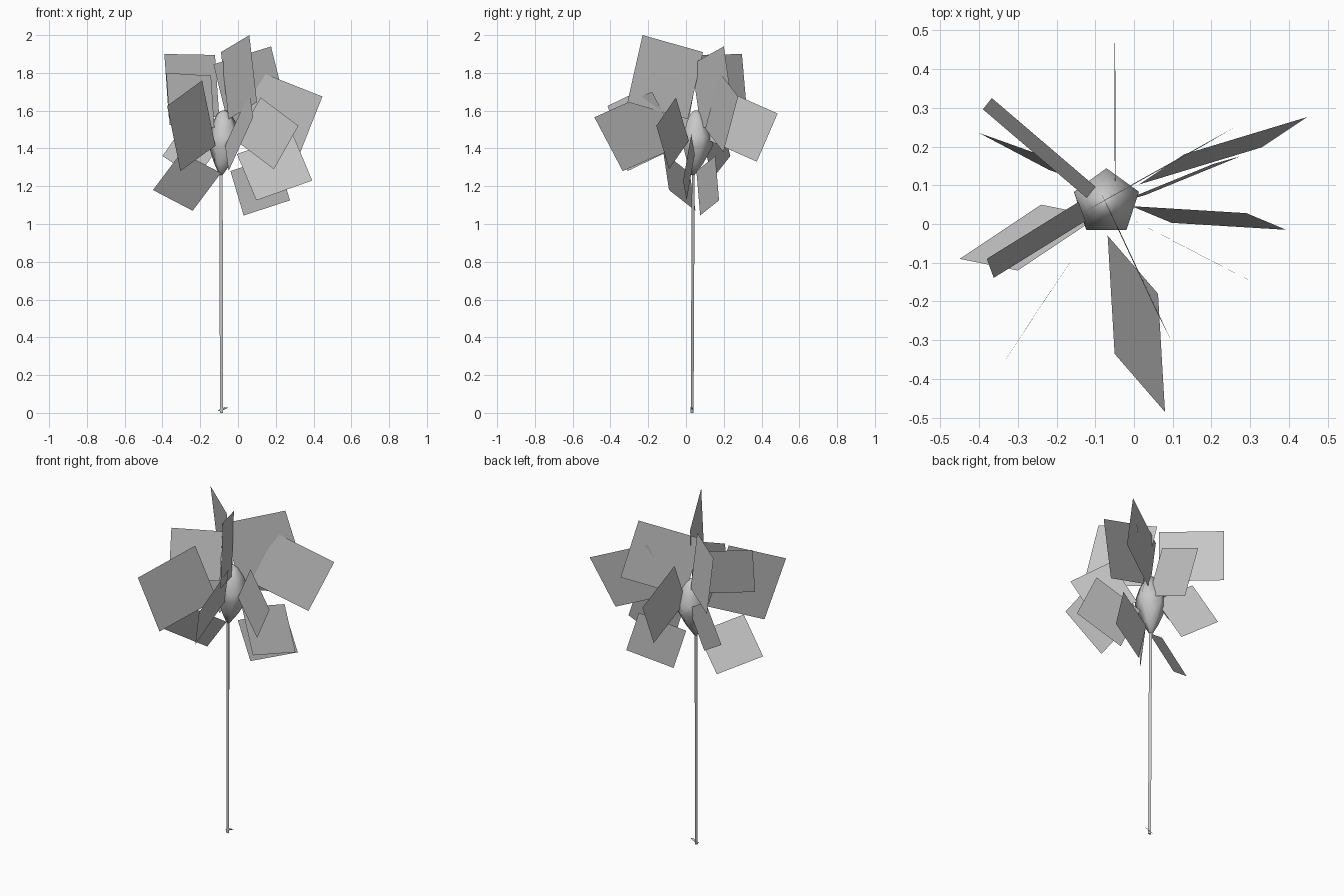
import bpy
import bmesh
import math
from mathutils import Vector

if "Cube" in bpy.data.objects:
    bpy.data.objects.remove(bpy.data.objects["Cube"], do_unlink=True)

# One flat grey for the whole plant
grey = bpy.data.materials.new("soft_grey")
grey.use_nodes = True
colour = (0.58, 0.58, 0.58, 1)
grey.diffuse_color = colour
grey.node_tree.nodes["Principled BSDF"].inputs["Base Color"].default_value = colour


def finish(name, bm, smooth=False):
    """Turn a bmesh into a named object with the grey material."""
    mesh = bpy.data.meshes.new(name)
    bm.normal_update()
    bm.to_mesh(mesh)
    bm.free()
    for face in mesh.polygons:
        face.use_smooth = smooth
    mesh.materials.append(grey)
    obj = bpy.data.objects.new(name, mesh)
    bpy.context.scene.collection.objects.link(obj)
    return obj


def petal(name, tip, side_a, side_b):
    """Flat four-sided petal: the fourth corner completes the parallelogram."""
    tip, side_a, side_b = Vector(tip), Vector(side_a), Vector(side_b)
    corners = (tip, side_a, side_a + side_b - tip, side_b)
    bm = bmesh.new()
    bm.faces.new([bm.verts.new(corner) for corner in corners])
    return finish(name, bm)


def lathe(name, sections, sides, turn, smooth):
    """Skin rings given as (x, y, z, radius), closing both ends."""
    bm = bmesh.new()
    rings = []
    for x, y, z, radius in sections:
        ring = []
        for i in range(sides):
            angle = turn + math.tau * i / sides
            ring.append(bm.verts.new((x + radius * math.cos(angle),
                                      y + radius * math.sin(angle), z)))
        rings.append(ring)
    for low, high in zip(rings, rings[1:]):
        for i in range(sides):
            j = (i + 1) % sides
            bm.faces.new((low[i], low[j], high[j], high[i]))
    bm.faces.new(list(reversed(rings[0])))
    bm.faces.new(rings[-1])
    return finish(name, bm, smooth)


# Stem and bud
lathe("stem", [(-.087, .03, 0, .01), (-.09, .036, 1.28, .01)], 3, math.pi / 2, False)
lathe("bud", [(-.09, .036, 1.26, .01), (-.082, .045, 1.32, .046),
              (-.073, .055, 1.41, .086), (-.071, .056, 1.46, .088),
              (-.073, .055, 1.54, .062), (-.075, .053, 1.585, .036),
              (-.075, .053, 1.602, .01)], 5, math.pi / 2, True)

# Small root flake at the foot of the stem
petal("root_flake", (-.11, .03, .012), (-.07, .028, .03), (-.09, .035, .01))

# Upper petals
petal("upper_front_petal", (.06, -.23, 2), (-.09, .09, 1.91), (.1, -.31, 1.645))
petal("upper_back_petal", (.175, .2, 1.94), (-.13, .03, 1.845), (.26, .25, 1.595))
petal("upper_back_right_petal", (-.39, .296, 1.9), (-.122, .067, 1.895), (-.367, .325, 1.57))
petal("upper_right_petal", (-.38, -.09, 1.8), (-.143, .057, 1.785), (-.362, -.139, 1.525))

# Middle petals
petal("left_back_petal", (.447, .276, 1.675), (.13, .18, 1.8), (.33, .198, 1.38))
petal("left_front_petal", (.32, -.157, 1.52), (.12, -.053, 1.67), (.19, -.09, 1.29))
petal("front_petal", (.08, -.485, 1.565), (.062, -.18, 1.7), (-.05, -.335, 1.28))
petal("right_front_petal", (-.375, -.415, 1.625), (-.19, -.135, 1.76), (-.305, -.31, 1.28))
petal("back_petal", (-.05, .485, 1.585), (-.05, .18, 1.72), (-.048, .375, 1.33))

# Lower petals
petal("lower_left_petal", (.393, -.015, 1.23), (.29, .028, 1.475), (.097, .003, 1.125))
petal("lower_back_left_petal", (.275, .175, 1.125), (.205, .155, 1.36), (.03, .075, 1.045))
petal("lower_right_petal", (-.45, -.09, 1.18), (-.3, -.12, 1.38), (-.24, .05, 1.07))
petal("lower_back_right_petal", (-.4, .235, 1.36), (-.26, .185, 1.56), (-.22, .14, 1.24))
